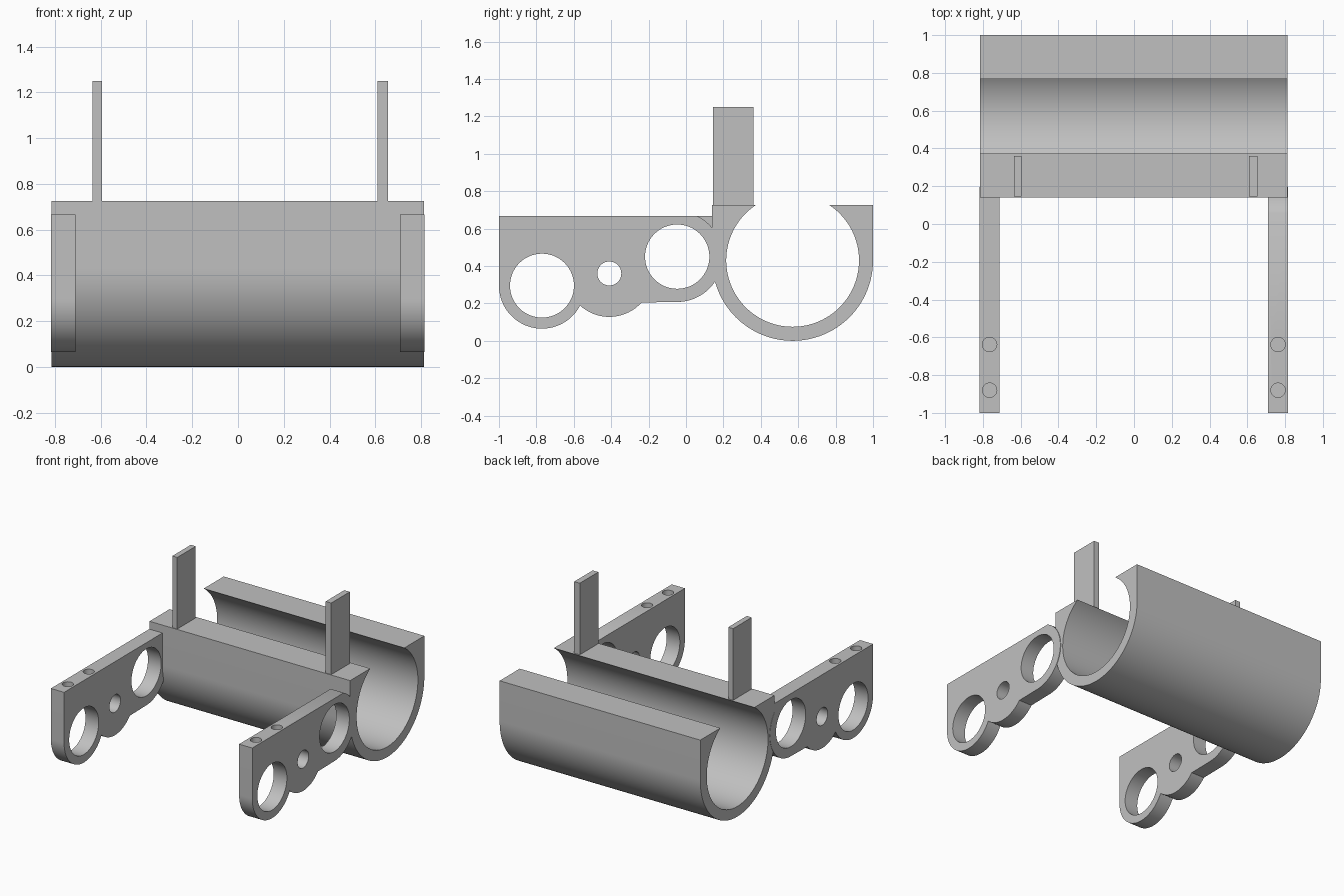
import bpy
import bmesh
from math import radians, degrees, sin, cos, asin, sqrt

cube = bpy.data.objects.get("Cube")
if cube:
    bpy.data.objects.remove(cube, do_unlink=True)

grey = bpy.data.materials.new("plain grey")
grey.use_nodes = True
grey.diffuse_color = (0.53, 0.53, 0.53, 1)
grey.node_tree.nodes["Principled BSDF"].inputs["Base Color"].default_value = grey.diffuse_color


def arc(centre, r, start, end, n=48):
    """Points (y, z) along an arc, angles in degrees."""
    steps = [radians(start + (end - start) * i / n) for i in range(n + 1)]
    return [(centre[0] + r * cos(a), centre[1] + r * sin(a)) for a in steps]


def extrude(name, profile, x0, x1):
    """Solid from a (y, z) profile drawn out along x."""
    bm = bmesh.new()
    face = bm.faces.new([bm.verts.new((x0, y, z)) for y, z in profile])
    cap = bmesh.ops.extrude_face_region(bm, geom=[face])["geom"]
    moved = [v for v in cap if isinstance(v, bmesh.types.BMVert)]
    bmesh.ops.translate(bm, verts=moved, vec=(x1 - x0, 0, 0))
    bmesh.ops.recalc_face_normals(bm, faces=bm.faces)
    mesh = bpy.data.meshes.new(name)
    bm.to_mesh(mesh)
    bm.free()
    mesh.materials.append(grey)
    obj = bpy.data.objects.new(name, mesh)
    bpy.context.collection.objects.link(obj)
    return obj


def activate(obj):
    bpy.ops.object.select_all(action="DESELECT")
    obj.select_set(True)
    bpy.context.view_layer.objects.active = obj


def drill(obj, location, r, depth, rotation=(0, 0, 0)):
    """Cut a round hole and discard the cutter."""
    bpy.ops.mesh.primitive_cylinder_add(vertices=64, radius=r, depth=depth,
                                        location=location, rotation=rotation)
    cutter = bpy.context.object
    cutter.hide_render = True
    cutter.data.materials.append(grey)
    mod = obj.modifiers.new("hole", "BOOLEAN")
    mod.operation = "DIFFERENCE"
    mod.solver = "EXACT"
    mod.object = cutter
    activate(obj)
    bpy.ops.object.modifier_apply(modifier=mod.name)
    bpy.data.objects.remove(cutter, do_unlink=True)


def smooth(obj):
    activate(obj)
    bpy.ops.object.shade_smooth_by_angle(angle=radians(30))


# Open-topped tube cradle
centre, outer, inner, rim = (0.57, 0.43), 0.43, 0.355, 0.725
lip = degrees(asin((rim - centre[1]) / inner))
profile = [(centre[0] - outer, rim)]
profile += arc(centre, outer, 180, 360, 64)
profile += [(centre[0] + outer, rim)]
profile += arc(centre, inner, lip, -180 - lip, 96)
smooth(extrude("tube_cradle", profile, -0.816, 0.812))

# Upright tabs on the front rim
for name, x0, x1 in (("right_tab", -0.635, -0.595), ("left_tab", 0.61, 0.655)):
    extrude(name, [(0.145, 0.72), (0.36, 0.72), (0.36, 1.25), (0.145, 1.25)], x0, x1)

# Forward arms: three bores through the side and two pin holes in the top
front, middle, rear = (-0.77, 0.295), (-0.41, 0.36), (-0.047, 0.45)
top, rear_r, end_y = 0.667, 0.242, 0.14
underside = [(-1, top)] + arc(front, 0.23, 180, 333)
underside += arc(middle, 0.232, 228, 318)
round_end = arc(rear, rear_r, 270, 360 + degrees(asin((top - rear[1]) / rear_r)))
rise = degrees(asin(sqrt(rear_r ** 2 - (end_y - rear[0]) ** 2) / rear_r))
square_end = arc(rear, rear_r, 270, 360 + rise) + [(end_y, top)]

for name, end, x0, x1 in (("right_arm", square_end, -0.818, -0.711),
                          ("left_arm", round_end, 0.709, 0.816)):
    arm = extrude(name, underside + end, x0, x1)
    x = (x0 + x1) / 2
    for (y, z), r in ((front, 0.171), (middle, 0.064), (rear, 0.172)):
        drill(arm, (x, y, z), r, 0.4, (0, radians(90), 0))
    for y in (-0.88, -0.638):
        drill(arm, (x, y, top), 0.038, 0.2)
    smooth(arm)
